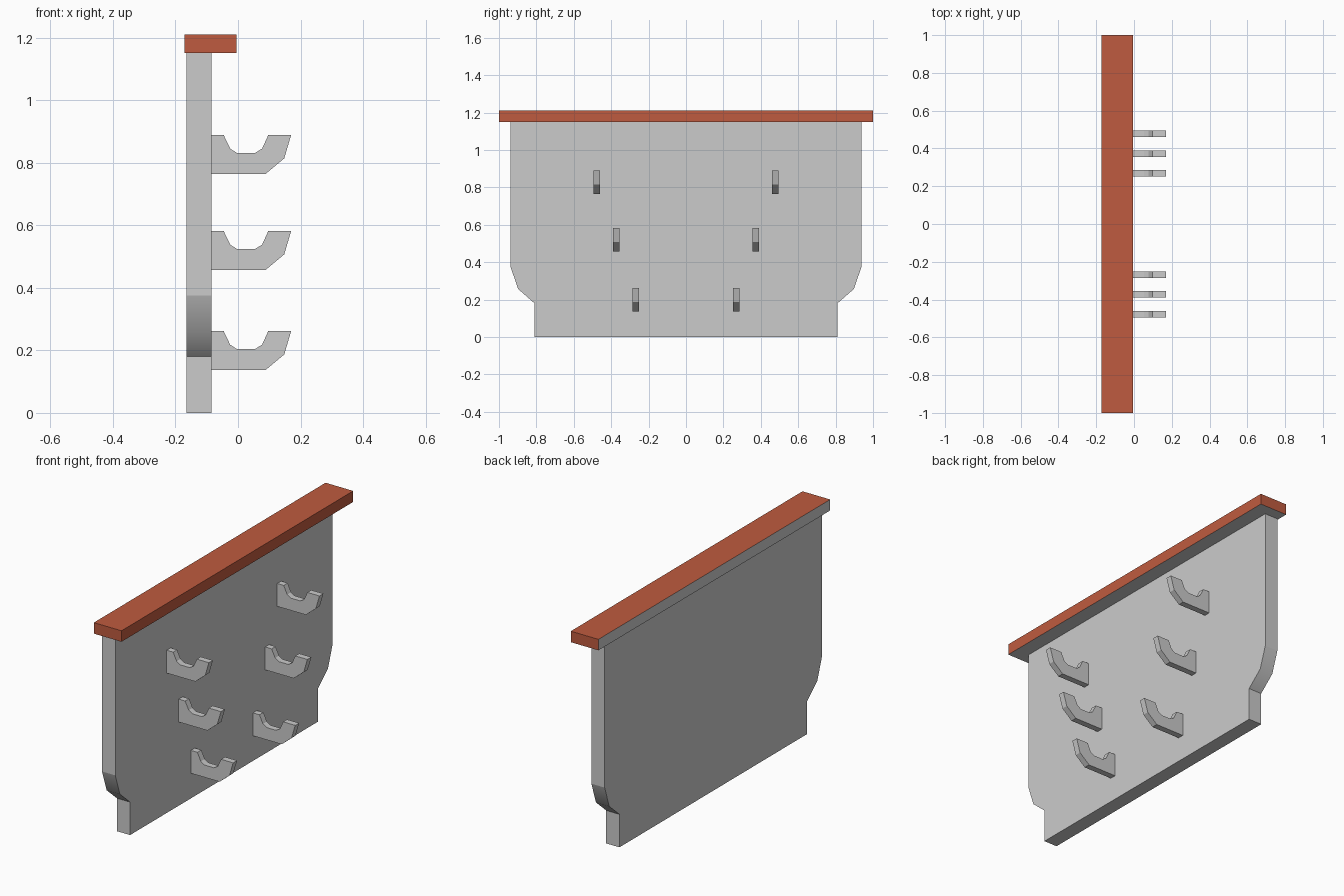
import bpy, bmesh
from mathutils import Vector

if "Cube" in bpy.data.objects:
    bpy.data.objects.remove(bpy.data.objects["Cube"])


def extrude_profile(name, points, offset):
    """Closed prism: flat polygon pushed along offset."""
    bm = bmesh.new()
    face = bm.faces.new([bm.verts.new(p) for p in points])
    ext = bmesh.ops.extrude_face_region(bm, geom=[face])
    moved = [g for g in ext["geom"] if isinstance(g, bmesh.types.BMVert)]
    bmesh.ops.translate(bm, verts=moved, vec=Vector(offset))
    bmesh.ops.recalc_face_normals(bm, faces=bm.faces)
    mesh = bpy.data.meshes.new(name)
    bm.to_mesh(mesh)
    bm.free()
    obj = bpy.data.objects.new(name, mesh)
    bpy.context.collection.objects.link(obj)
    return obj


# Back panel with rounded shoulders narrowing to the foot
half = [(0.81, 0), (0.81, 0.18), (0.898, 0.257), (0.938, 0.375), (0.938, 1.15)]
outline = half + [(-y, z) for y, z in reversed(half)]
panel = extrude_profile("back_panel", [(-0.165, y, z) for y, z in outline], (0.08, 0, 0))

# Smooth only the curved shoulders
for poly in panel.data.polygons:
    poly.use_smooth = abs(poly.normal.x) < 0.5 and 0.18 < poly.center.z < 0.37
bm = bmesh.new()
bm.from_mesh(panel.data)
for e in bm.edges:
    mid = (e.verts[0].co + e.verts[1].co) / 2
    e.smooth = abs(mid.z - 0.257) < 0.01 and abs(mid.x + 0.125) < 0.01
bm.to_mesh(panel.data)
bm.free()

# Top cap: painted, with bare back and underside
cap = extrude_profile("top_cap", [(-0.171, -1, 1.15), (-0.004, -1, 1.15),
                                  (-0.004, -1, 1.21), (-0.171, -1, 1.21)], (0, 2, 0))
paint = bpy.data.materials.new("red_paint")
paint.diffuse_color = (0.52, 0.105, 0.05, 1)
paint.use_nodes = True
paint.node_tree.nodes["Principled BSDF"].inputs["Base Color"].default_value = paint.diffuse_color
cap.data.materials.append(paint)
cap.data.materials.append(None)
for poly in cap.data.polygons:
    poly.material_index = int(poly.normal.x < -0.5 or poly.normal.z < -0.5)

# Cradle hooks: three mirrored pairs, closer together lower down
hook = [(-0.085, 0), (-0.046, 0), (-0.025, -0.044), (-0.003, -0.058),
        (0.054, -0.058), (0.077, -0.044), (0.097, 0), (0.17, 0),
        (0.148, -0.075), (0.088, -0.125), (-0.085, -0.125)]
width = 0.034
for level, y, top in (("upper", 0.477, 0.889), ("middle", 0.373, 0.582), ("lower", 0.268, 0.262)):
    for side, s in (("left", -1), ("right", 1)):
        extrude_profile(f"{level}_{side}_hook",
                        [(x, s * y - width / 2, top + z) for x, z in hook], (0, width, 0))
